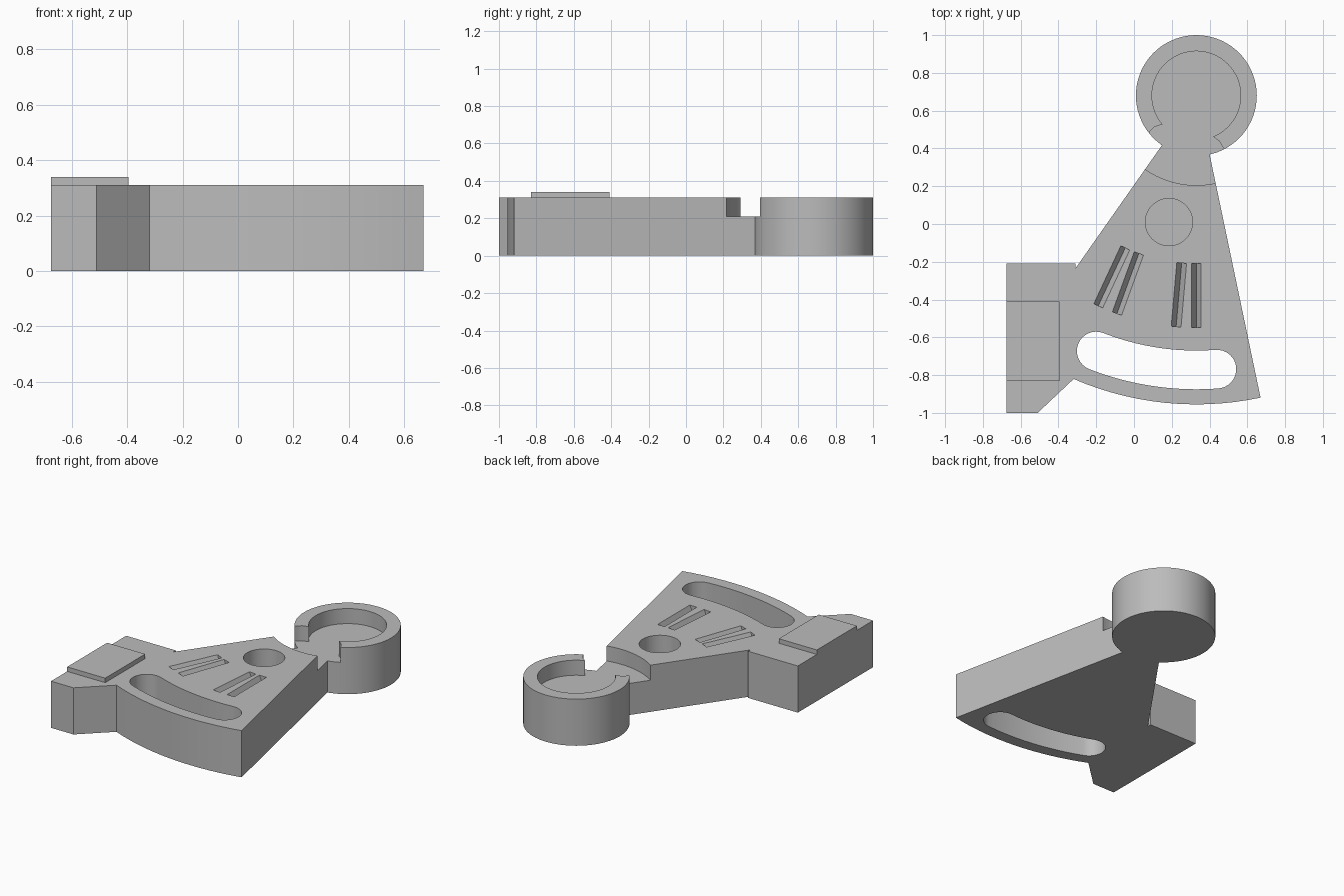
import bpy, bmesh, math
from mathutils import Matrix, Vector

if "Cube" in bpy.data.objects:
    bpy.data.objects.remove(bpy.data.objects["Cube"])

C = Vector((0.33, 0.68))   # centre of the round cup, also the pivot of all arcs
H, FLOOR = 0.31, 0.21      # top height and recess floor height

grey = bpy.data.materials.new("grey")
grey.diffuse_color = (0.5, 0.5, 0.5, 1)
grey.use_nodes = True
grey.node_tree.nodes["Principled BSDF"].inputs["Base Color"].default_value = grey.diffuse_color


def arc(r, a0, a1, n, c=C):
    """Points on an arc; angles in degrees measured from -y towards +x."""
    out = []
    for i in range(n + 1):
        a = math.radians(a0 + (a1 - a0) * i / n)
        out.append((c[0] + r * math.sin(a), c[1] - r * math.cos(a)))
    return out


def circle(r, n, c=C):
    return arc(r, 0, 360, n, c)[:-1]


def prism(name, pts, z0, z1, matrix=None):
    bm = bmesh.new()
    face = bm.faces.new([bm.verts.new((x, y, z0)) for x, y in pts])
    ext = bmesh.ops.extrude_face_region(bm, geom=[face])
    verts = [g for g in ext["geom"] if isinstance(g, bmesh.types.BMVert)]
    bmesh.ops.translate(bm, verts=verts, vec=(0, 0, z1 - z0))
    if matrix:
        bm.transform(matrix)
    bmesh.ops.recalc_face_normals(bm, faces=bm.faces)
    me = bpy.data.meshes.new(name)
    bm.to_mesh(me)
    bm.free()
    me.materials.append(grey)
    ob = bpy.data.objects.new(name, me)
    bpy.context.collection.objects.link(ob)
    return ob


def boolean(target, tool, op="DIFFERENCE"):
    mod = target.modifiers.new("bool", "BOOLEAN")
    mod.operation, mod.solver, mod.object = op, "EXACT", tool
    bpy.context.view_layer.objects.active = target
    bpy.ops.object.modifier_apply(modifier=mod.name)
    bpy.data.objects.remove(tool)


# Fan-shaped plate with the side block in one outline
outline = arc(1.635, -23.4, 12.0, 14)
outline += [(0.40, 0.37), (0.37, 0.52), (0.22, 0.52), (0.15, 0.42),
            (-0.31, -0.235), (-0.31, -0.21), (-0.675, -0.21),
            (-0.675, -1.0), (-0.51, -1.0)]
body = prism("fan_body", outline, 0, H)

# Lowered neck around the cup, then the cup itself
boolean(body, prism("neck_cutter", circle(0.475, 96), FLOOR, 0.5))
boolean(body, prism("cup", circle(0.32, 72), 0, H), "UNION")
boolean(body, prism("cup_pocket", circle(0.235, 72), FLOOR, 0.5))

# Opening in the cup wall towards the neck
gap = [(0.2, 0.55), (0.16, 0.53), (0.11, 0.515), (0.08, 0.485), (0.05, 0.42),
       (0.1, 0.33), (0.45, 0.33), (0.478, 0.38), (0.475, 0.40), (0.45, 0.44),
       (0.415, 0.465), (0.38, 0.5)]
boolean(body, prism("cup_gap", gap, FLOOR, 0.5))

# Curved through slot with round ends
R, w = 1.4525, 0.1025
a0, a1 = -21.4, 4.3
left, right = arc(R, a0, a0, 1)[0], arc(R, a1, a1, 1)[0]
slot = arc(R + w, a0, a1, 20)
slot += arc(w, a1, a1 + 180, 16, right)[1:-1]
slot += arc(R - w, a1, a0, 20)
slot += arc(w, a0 + 180, a0 + 360, 16, left)[1:-1]
boolean(body, prism("slot_cutter", slot, -0.1, 0.5))

# Blind round hole
boolean(body, prism("round_hole", circle(0.125, 48, (0.185, 0.01)), 0.1, 0.5))

# Fan of V-shaped grooves, one every five degrees
vee = [(-0.052, 0.05), (0.052, 0.05), (0, -0.05)]
stand = Matrix.Rotation(math.radians(90), 4, "X")     # profile upright, length along -y
for i in range(7):
    m = (Matrix.Translation((C.x, C.y, H))
         @ Matrix.Rotation(math.radians(-5 * i), 4, "Z") @ stand)
    boolean(body, prism("groove_cutter", vee, 0.89, 1.228, m))

# Bore in the outer side of the block
m = Matrix.Translation((-0.675, -0.62, 0.17)) @ Matrix.Rotation(math.radians(90), 4, "Y")
boolean(body, prism("side_bore", circle(0.072, 32, (0, 0)), -0.1, 0.28, m))

# Raised pad on the block
boolean(body, prism("pad", [(-0.675, -0.83), (-0.395, -0.83), (-0.395, -0.41),
                            (-0.675, -0.41)], 0.25, 0.34), "UNION")

bpy.ops.object.select_all(action="DESELECT")
body.select_set(True)
bpy.context.view_layer.objects.active = body
bpy.ops.object.shade_smooth_by_angle(angle=math.radians(30))
